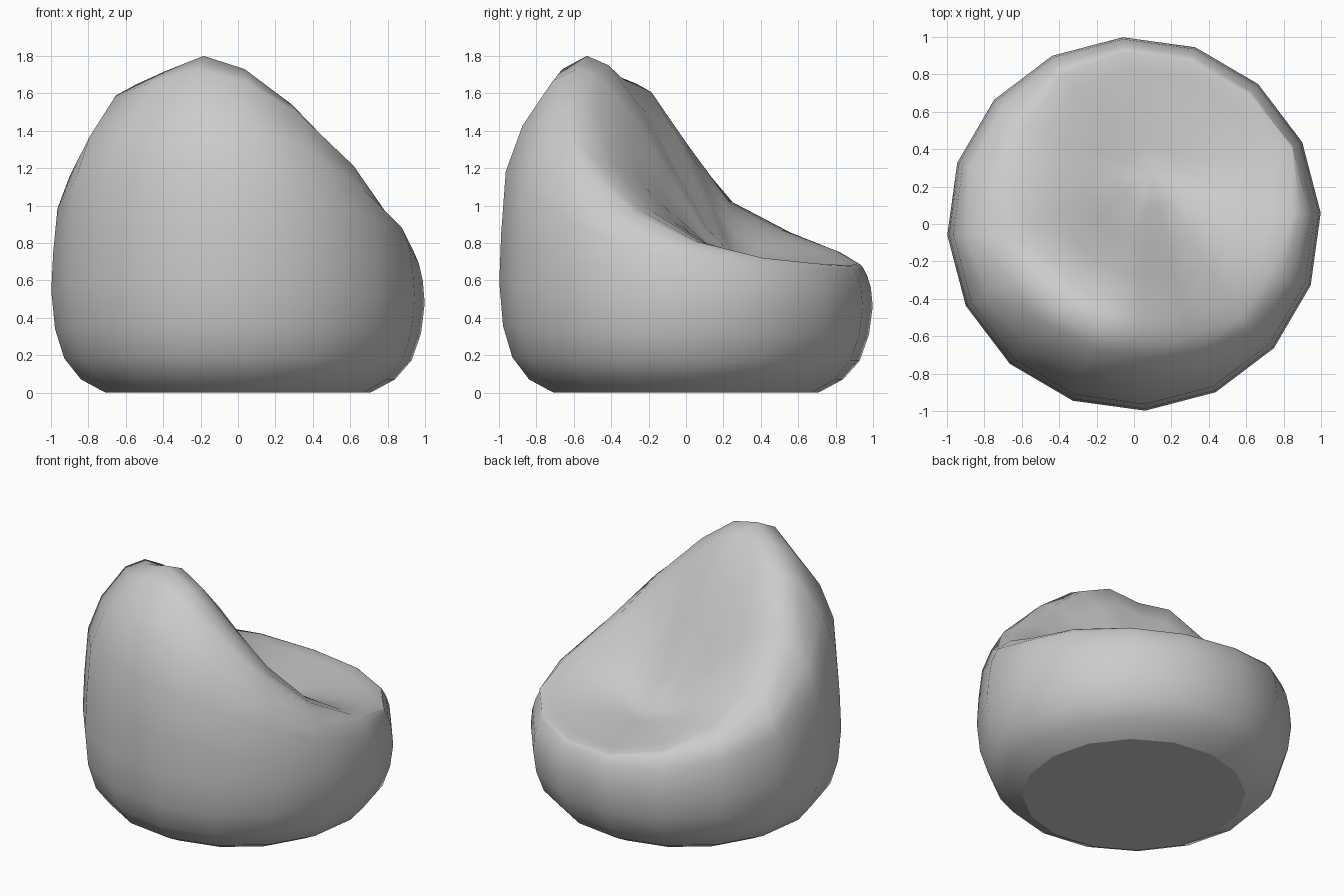
import bpy, bmesh, math

if "Cube" in bpy.data.objects:
    bpy.data.objects.remove(bpy.data.objects["Cube"])

SIDES = 16
LOW = math.radians(70.9)          # direction the seat opens towards

# rim (radius, height) every 22.5 degrees, from the front lip round by the left side,
# over the top of the back and down the right side
RIM = [(.92, .68), (.92, .69), (.89, .76), (.77, .87), (.69, 1.03), (.68, 1.36),
       (.60, 1.65), (.58, 1.72), (.56, 1.80), (.585, 1.73), (.66, 1.54), (.76, 1.25),
       (.77, .98), (.85, .81), (.94, .72), (.93, .69)]

# outer rings: (radius, z) at the front lip and at the back
FRONT = [(.71, 0), (.84, .07), (.93, .17), (.98, .31), (1, .46), (.99, .56), (.97, .62), (.95, .66)]
BACK = [(.71, 0), (.84, .07), (.93, .19), (.98, .36), (1, .60), (.99, .87), (.965, 1.22), (.87, 1.48)]

# seat rings: (distance from seat centre, height weight)
SEAT = [(.86, .955), (.66, .76), (.45, .47), (.22, .17)]
SEAT_U, SEAT_Z = .3, .70


def point(r, a, z):
    return (r * math.cos(a), r * math.sin(a), z)


bm = bmesh.new()
rings = [[] for _ in range(len(FRONT) + 2 + len(SEAT))]
cx, cy = SEAT_U * math.cos(LOW), SEAT_U * math.sin(LOW)
for i, (rr, h) in enumerate(RIM):
    a = LOW + i * 2 * math.pi / SIDES
    t = (h - .68) / 1.12
    # outer shell
    shell = [(r0 + (r1 - r0) * t, z0 + (z1 - z0) * t)
             for (r0, z0), (r1, z1) in zip(FRONT, BACK)]
    # rounded shoulder just under the rim, then the rim
    r7, z7 = shell[-1]
    shell += [(r7 * .45 + rr * .55, z7 * .22 + h * .78), (rr, h)]
    column = [point(r, a, z) for r, z in shell]
    # shallow seat
    x, y, _ = column[-1]
    for s, w in SEAT:
        column.append((cx + (x - cx) * s, cy + (y - cy) * s, SEAT_Z + (h - SEAT_Z) * w))
    for ring, co in zip(rings, column):
        ring.append(bm.verts.new(co))

for lo, hi in zip(rings, rings[1:]):
    for i in range(SIDES):
        j = (i + 1) % SIDES
        bm.faces.new((lo[i], lo[j], hi[j], hi[i]))
centre = bm.verts.new((cx, cy, SEAT_Z))
for i in range(SIDES):
    bm.faces.new((rings[-1][i], rings[-1][(i + 1) % SIDES], centre))
for f in bm.faces:
    f.smooth = True

# flat base with a sharp edge
base = bm.faces.new(rings[0][::-1])
for e in base.edges:
    e.smooth = False
bmesh.ops.recalc_face_normals(bm, faces=bm.faces)

mesh = bpy.data.meshes.new("beanbag_chair")
bm.to_mesh(mesh)
bm.free()
bpy.context.collection.objects.link(bpy.data.objects.new("beanbag_chair", mesh))
